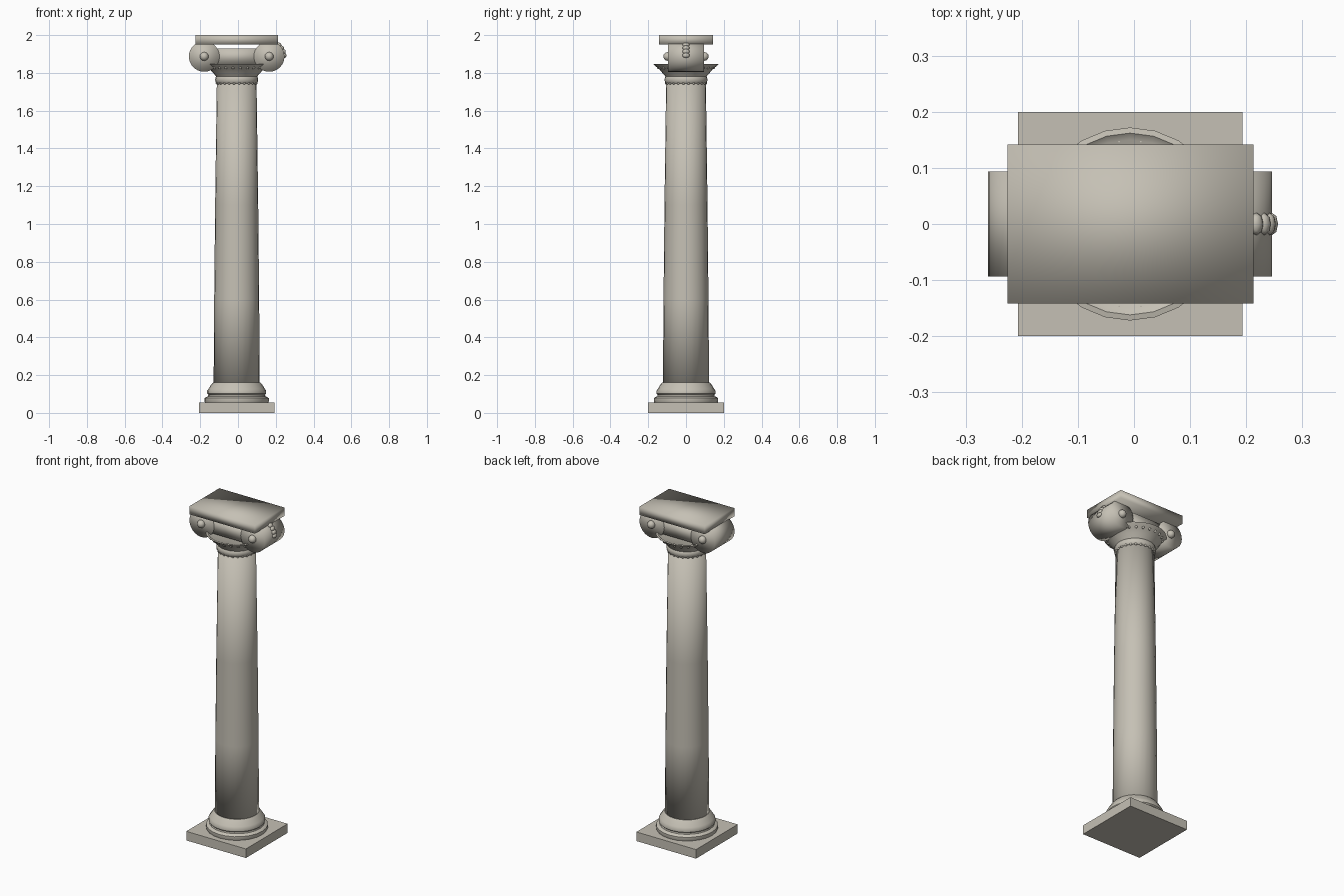
import bpy, bmesh
from math import sin, cos, pi, radians
from mathutils import Matrix, Vector

if "Cube" in bpy.data.objects:
    bpy.data.objects.remove(bpy.data.objects["Cube"])

CX = -0.007      # column axis
SIDES = 24

stone = bpy.data.materials.new("warm_stone")
stone.use_nodes = True
colour = (0.56, 0.53, 0.46, 1)
stone.diffuse_color = colour
stone.node_tree.nodes["Principled BSDF"].inputs["Base Color"].default_value = colour


def finish(name, bm, smooth=None):
    """Turn a bmesh into an object; smooth is None, 'all' or an angle."""
    bmesh.ops.recalc_face_normals(bm, faces=bm.faces)
    mesh = bpy.data.meshes.new(name)
    bm.to_mesh(mesh)
    bm.free()
    mesh.materials.append(stone)
    obj = bpy.data.objects.new(name, mesh)
    bpy.context.collection.objects.link(obj)
    bpy.ops.object.select_all(action='DESELECT')
    obj.select_set(True)
    bpy.context.view_layer.objects.active = obj
    if smooth == 'all':
        bpy.ops.object.shade_smooth()
    elif smooth:
        bpy.ops.object.shade_smooth_by_angle(angle=radians(smooth))
    return obj


def box(name, x0, x1, half_y, z0, z1, smooth=None):
    bm = bmesh.new()
    size = Matrix.Diagonal((x1 - x0, 2 * half_y, z1 - z0, 1))
    place = Matrix.Translation(((x0 + x1) / 2, 0, (z0 + z1) / 2))
    bmesh.ops.create_cube(bm, size=1, matrix=place @ size)
    return finish(name, bm, smooth)


def lathe(name, profile, smooth):
    """Spin (radius, height) points around the column axis and cap both ends."""
    bm = bmesh.new()
    rings = []
    for r, z in profile:
        rings.append([bm.verts.new((CX + r * cos(2 * pi * i / SIDES),
                                    r * sin(2 * pi * i / SIDES), z))
                      for i in range(SIDES)])
    for low, high in zip(rings, rings[1:]):
        for i in range(SIDES):
            j = (i + 1) % SIDES
            bm.faces.new((low[i], low[j], high[j], high[i]))
    bm.faces.new(rings[0])
    bm.faces.new(rings[-1])
    return finish(name, bm, smooth)


def bead_ring(name, radius, z, size, stretch):
    """Small eggs spaced evenly around the column."""
    bm = bmesh.new()
    for i in range(SIDES):
        a = 2 * pi * (i + 0.5) / SIDES
        place = Matrix.Translation((CX + radius * cos(a), radius * sin(a), z))
        bmesh.ops.create_uvsphere(bm, u_segments=8, v_segments=6, radius=size,
                                  matrix=place @ Matrix.Diagonal((1, 1, stretch, 1)))
    return finish(name, bm, 'all')


# Base
box("plinth", CX - 0.2, CX + 0.2, 0.2, 0, 0.055)
lathe("base_moulding", [(0.165, 0.05), (0.17, 0.06), (0.17, 0.078), (0.162, 0.084),
                        (0.152, 0.088), (0.15, 0.096), (0.156, 0.102), (0.156, 0.118),
                        (0.149, 0.128), (0.134, 0.152), (0.124, 0.162)], 35)

# Shaft, slightly tapered
lathe("shaft", [(0.122, 0.155), (0.119, 0.6), (0.114, 1.1), (0.105, 1.76)], 'all')

# Neck ring and flared bowl with small eggs
lathe("neck_ring", [(0.104, 1.742), (0.111, 1.748), (0.114, 1.764),
                    (0.111, 1.778), (0.104, 1.785)], 50)
bead_ring("neck_beads", 0.104, 1.746, 0.008, 1)
lathe("capital_bowl", [(0.105, 1.775), (0.116, 1.79), (0.128, 1.803), (0.142, 1.82),
                       (0.165, 1.838), (0.172, 1.846), (0.162, 1.848), (0.15, 1.838)], 50)
bead_ring("bowl_eggs", 0.148, 1.829, 0.008, 1.2)

# Scrolls, their centre knobs and the cushion between them
SCROLL_Z = 1.887
RADIUS = 0.081
for side, s in (("right", -1), ("left", 1)):
    x = CX + s * 0.172
    bm = bmesh.new()
    turn = Matrix.Rotation(pi / 2, 4, 'X')
    bmesh.ops.create_cone(bm, cap_ends=True, segments=32, radius1=RADIUS, radius2=RADIUS,
                          depth=0.188, matrix=Matrix.Translation((x, 0, SCROLL_Z)) @ turn)
    finish(side + "_scroll", bm, 'all')
    for end, t in (("front", -1), ("back", 1)):
        bm = bmesh.new()
        bmesh.ops.create_uvsphere(bm, u_segments=16, v_segments=10, radius=0.023,
                                  matrix=Matrix.Translation((x, t * 0.097, SCROLL_Z)))
        finish(f"{side}_{end}_knob", bm, 'all')
box("scroll_cushion", CX - 0.172, CX + 0.172, 0.088, 1.845, 1.93, 'all')

# Beaded strap over the left scroll only
bm = bmesh.new()
for i in range(5):
    a = radians(4 + 15 * i)
    centre = Vector((CX + 0.172 + RADIUS * cos(a), 0, SCROLL_Z + RADIUS * sin(a)))
    place = Matrix.Translation(centre) @ Matrix.Rotation(-a, 4, 'Y')
    bmesh.ops.create_uvsphere(bm, u_segments=8, v_segments=6, radius=1,
                              matrix=place @ Matrix.Diagonal((0.011, 0.02, 0.013, 1)))
finish("left_scroll_strap", bm, 'all')

# Top slab
box("top_slab", -0.225, 0.213, 0.142, 1.95, 2.0, 'all')
